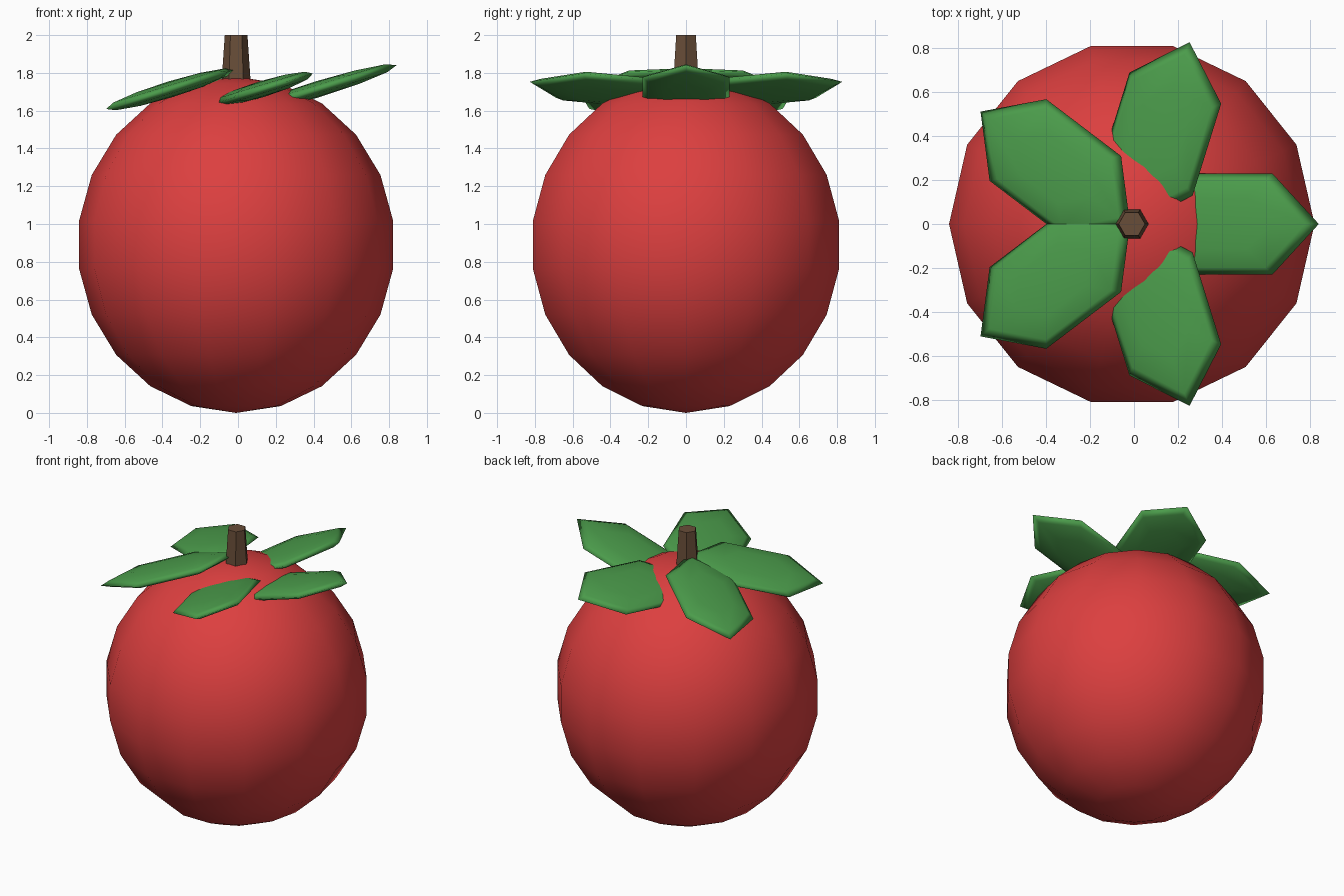
import bpy
import bmesh
from math import sin, cos, pi, radians
from mathutils import Matrix

cube = bpy.data.objects.get("Cube")
if cube:
    bpy.data.objects.remove(cube, do_unlink=True)


def material(name, color):
    mat = bpy.data.materials.new(name)
    mat.use_nodes = True
    mat.diffuse_color = (*color, 1)
    bsdf = next(n for n in mat.node_tree.nodes if n.type == "BSDF_PRINCIPLED")
    bsdf.inputs["Base Color"].default_value = (*color, 1)
    return mat


def lathe(name, profile, sides, mat, matrix, smooth):
    """Revolve (radius, height) points; a zero radius makes a pole."""
    bm = bmesh.new()
    rings = []
    for r, z in profile:
        count = sides if r > 0 else 1
        rings.append([bm.verts.new((r * cos(2 * pi * i / sides),
                                    r * sin(2 * pi * i / sides), z))
                      for i in range(count)])
    for low, high in zip(rings, rings[1:]):
        for i in range(sides):
            j = (i + 1) % sides
            corners = [low[i % len(low)], low[j % len(low)],
                       high[j % len(high)], high[i % len(high)]]
            bm.faces.new(list(dict.fromkeys(corners)))
    bm.transform(matrix)
    bmesh.ops.recalc_face_normals(bm, faces=bm.faces)
    for face in bm.faces:
        face.smooth = smooth
    mesh = bpy.data.meshes.new(name)
    bm.to_mesh(mesh)
    bm.free()
    mesh.materials.append(mat)
    obj = bpy.data.objects.new(name, mesh)
    bpy.context.collection.objects.link(obj)
    return obj


def ball_profile(steps):
    inner = [(sin(pi * k / steps), -cos(pi * k / steps)) for k in range(1, steps)]
    return [(0, -1)] + inner + [(0, 1)]


red = material("fruit red", (0.72, 0.05, 0.05))
green = material("leaf green", (0.07, 0.33, 0.07))
brown = material("stem brown", (0.14, 0.075, 0.04))

axis = Matrix.Translation((-0.01, 0, 0))

# Fruit: slightly tall ball
lathe("fruit_body", ball_profile(11), 14, red,
      axis @ Matrix.Translation((0, 0, 0.89)) @ Matrix.Diagonal((0.84, 0.84, 0.89, 1)),
      True)

# Stem: tapered six-sided peg
lathe("stem", [(0, 1.68), (0.082, 1.68), (0.06, 2), (0, 2)], 6, brown, axis, False)

# Leaves: flattened six-sided lenses, all leaning the same way
lean = Matrix.Rotation(radians(-17), 4, "Y")
for n in range(5):
    turn = Matrix.Rotation(2 * pi * n / 5, 4, "Z")
    centre = turn @ Matrix.Translation((0.43, 0, 0)).to_translation()
    place = Matrix.Translation((centre.x, centre.y, 1.713))
    lathe(f"leaf_{n + 1}", ball_profile(6), 6, green,
          axis @ place @ lean @ turn @ Matrix.Diagonal((0.44, 0.265, 0.043, 1)), True)
